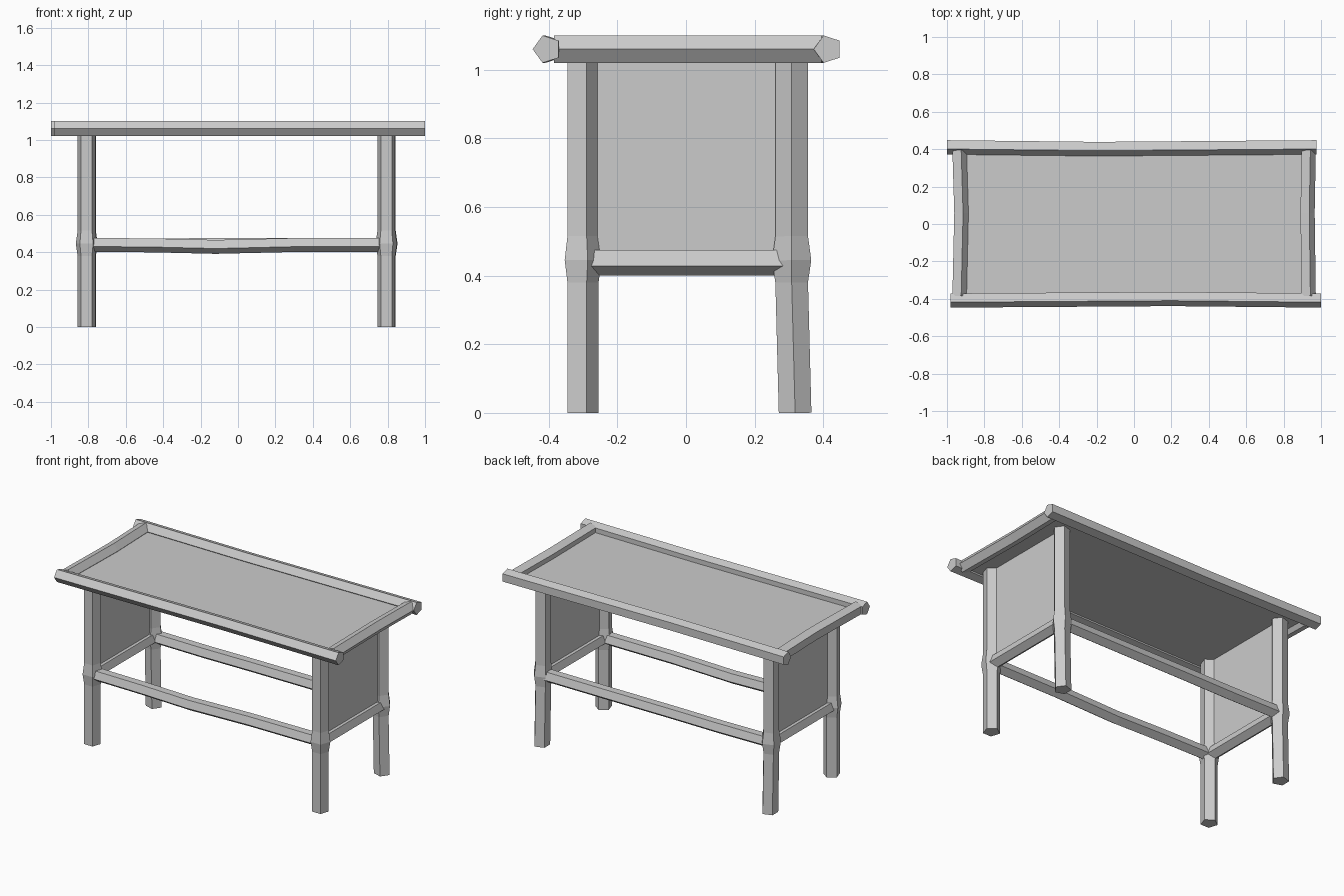
import bpy, bmesh, math
from mathutils import Vector

cube = bpy.data.objects.get("Cube")
if cube:
    bpy.data.objects.remove(cube, do_unlink=True)

grey = bpy.data.materials.new("plain_grey")
grey.use_nodes = True
grey.diffuse_color = (0.6, 0.6, 0.6, 1)
grey.node_tree.nodes["Principled BSDF"].inputs["Base Color"].default_value = (0.6, 0.6, 0.6, 1)


def finish(name, bm):
    bmesh.ops.recalc_face_normals(bm, faces=bm.faces)
    mesh = bpy.data.meshes.new(name)
    bm.to_mesh(mesh)
    bm.free()
    mesh.materials.append(grey)
    bpy.context.collection.objects.link(bpy.data.objects.new(name, mesh))


def pole(name, path, radii, corner):
    """Five-sided pole along path; corner is the direction of one of its edges."""
    bm = bmesh.new()
    points = [Vector(p) for p in path]
    u = Vector(corner)
    w = (points[-1] - points[0]).normalized().cross(u).normalized()
    rings = []
    for p, r in zip(points, radii):
        angles = [math.tau * i / 5 for i in range(5)]
        rings.append([bm.verts.new(p + r * (u * math.cos(a) + w * math.sin(a))) for a in angles])
    for a, b in zip(rings, rings[1:]):
        for i in range(5):
            j = (i + 1) % 5
            bm.faces.new((a[i], a[j], b[j], b[i]))
    bm.faces.new(rings[0])
    bm.faces.new(rings[-1])
    finish(name, bm)


def board(name, centre, size):
    bm = bmesh.new()
    bmesh.ops.create_cube(bm, size=1)
    bmesh.ops.scale(bm, vec=size, verts=bm.verts)
    bmesh.ops.translate(bm, vec=centre, verts=bm.verts)
    finish(name, bm)


# Long top rails, slightly bowed
RAIL = [0.042] * 3
pole("front_top_rail", [(-0.98, -0.405, 1.06), (0.2, -0.397, 1.06), (1.0, -0.405, 1.06)], RAIL, (0, -1, 0))
pole("back_top_rail", [(-1.0, 0.414, 1.06), (-0.2, 0.405, 1.06), (0.975, 0.414, 1.06)], RAIL, (0, -1, 0))

# Short top rails between them
for side, x, bow in (("left", 0.93, -0.006), ("right", -0.937, 0.01)):
    pole(side + "_top_rail", [(x, -0.385, 1.06), (x + bow, 0.06, 1.06), (x, 0.395, 1.06)], RAIL, (1, 0, 0))

# Table top
board("table_top", (-0.003, 0, 1.05), (1.86, 0.8, 0.01))

# Legs with a swollen joint at stretcher height
LEG = [0.05, 0.05, 0.06, 0.05, 0.05]
for side, x in (("left", 0.793), ("right", -0.81)):
    for end, y, lean, corner in (("front", -0.305, 0, (0, 1, 0)), ("back", 0.308, 0.01, (1, 0, 0))):
        path = [(x, y + lean, 0), (x, y, 0.38), (x, y, 0.445), (x, y, 0.515), (x, y, 1.05)]
        pole(end + "_" + side + "_leg", path, LEG, corner)

    # Side stretcher and side panel between the legs
    pole(side + "_stretcher", [(x, -0.28, 0.441), (x, 0.285, 0.441)], [0.041] * 2, (0, 0, -1))
    board(side + "_panel", (x, 0, 0.745), (0.008, 0.58, 0.61))

# Long stretchers, sagging a little
for end, y, sag in (("front", -0.305, 0.01), ("back", 0.308, 0.0)):
    path = [(-0.79, y, 0.443), (-0.45, y, 0.44), (-0.12, y, 0.442 - sag), (0.3, y, 0.442), (0.77, y, 0.443)]
    pole(end + "_stretcher", path, [0.041] * 5, (0, 0, -1))
